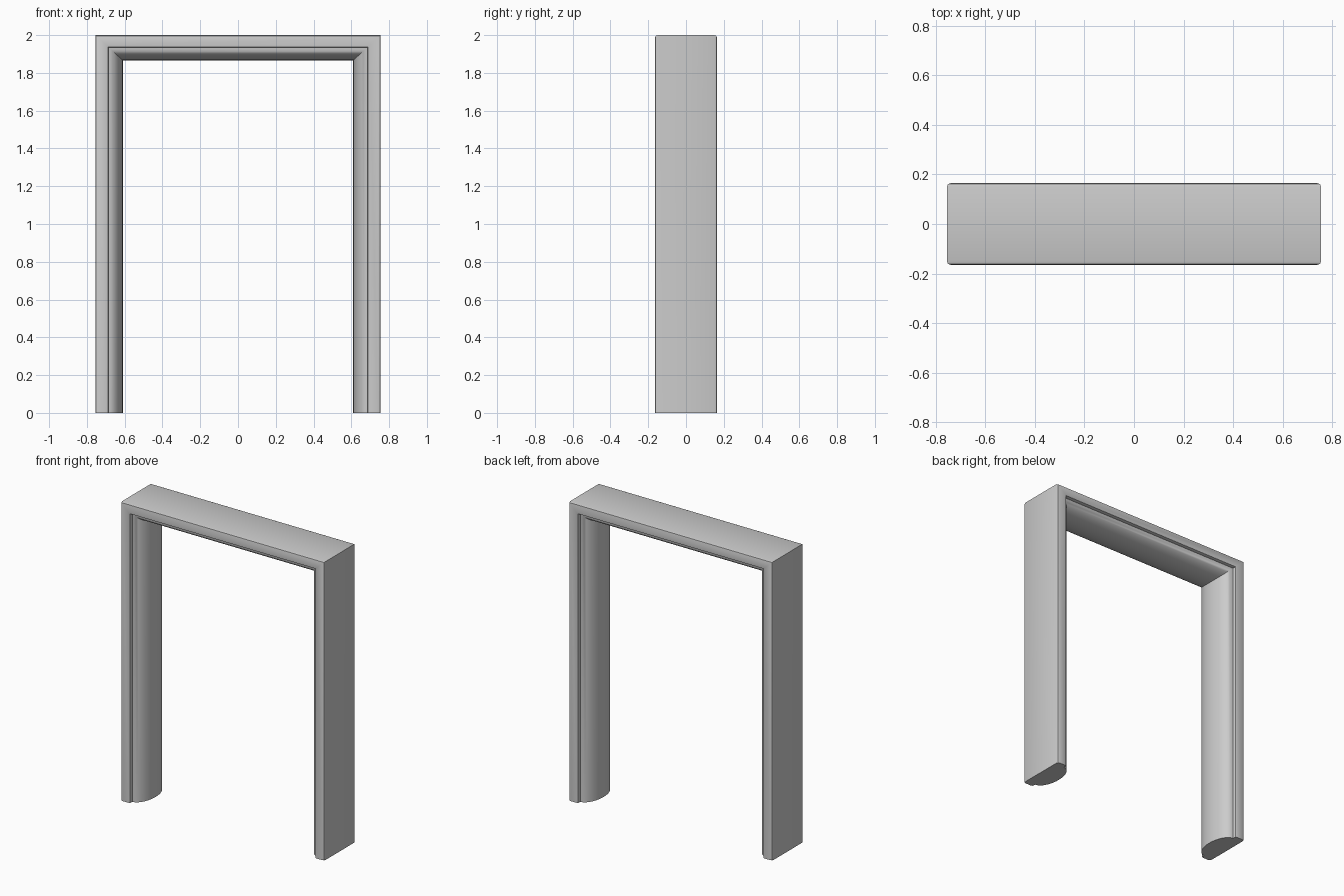
import bpy, bmesh, math

if "Cube" in bpy.data.objects:
    bpy.data.objects.remove(bpy.data.objects["Cube"])

# Frame cross-section: (y, inset from the outer face as a fraction of full depth)
HALF, STEP = 0.165, 0.48
right = [(HALF - 0.015, 0.0), (HALF - 0.004, 0.03), (HALF, 0.11),
         (HALF, STEP - 0.08), (HALF - 0.003, STEP - 0.02), (HALF - 0.010, STEP)]
profile = right + [(0.14, STEP)]
# rounded bulge facing the opening
N = 20
for i in range(1, N):
    a = math.pi * i / N
    profile.append((0.14 * math.cos(a), STEP + (1 - STEP) * math.sin(a)))
profile += [(-0.14, STEP)] + [(-y, d) for y, d in reversed(right)]

# Path: left foot, two mitred corners, right foot
W, H, DX, DZ = 0.755, 2.0, 0.145, 0.134
stations = [(-1, False), (-1, True), (1, True), (1, False)]

bm = bmesh.new()
rings = []
for side, top in stations:
    rings.append([bm.verts.new((side * (W - d * DX), y, H - d * DZ if top else 0.0))
                  for y, d in profile])
n = len(profile)
for a, b in zip(rings, rings[1:]):
    for i in range(n):
        j = (i + 1) % n
        bm.faces.new((a[i], a[j], b[j], b[i]))
# closed feet
bm.faces.new(rings[0])
bm.faces.new(rings[-1])
bmesh.ops.recalc_face_normals(bm, faces=bm.faces)

mesh = bpy.data.meshes.new("door_frame")
bm.to_mesh(mesh)
bm.free()
frame = bpy.data.objects.new("door_frame", mesh)
bpy.context.collection.objects.link(frame)
bpy.context.view_layer.objects.active = frame
frame.select_set(True)
bpy.ops.object.shade_smooth_by_angle(angle=math.radians(35))
